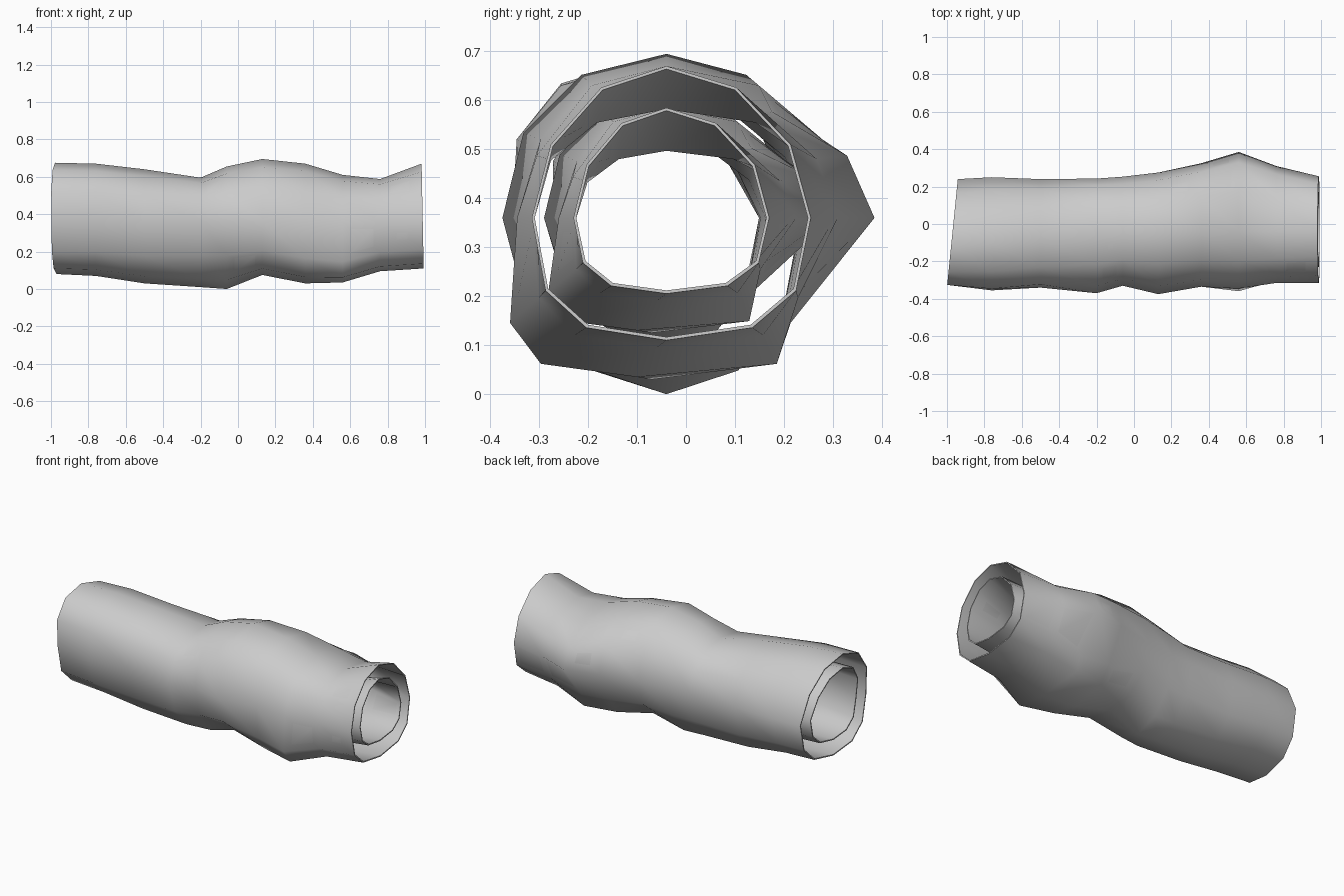
import bpy, bmesh
from math import sin, cos, pi, copysign

if "Cube" in bpy.data.objects:
    bpy.data.objects.remove(bpy.data.objects["Cube"])

SIDES = 12

# Log stations: x, front y, back y, bottom z, top z,
# upper and lower roundness, sideways lean of top and of bottom
stations = [
    (-0.97, -0.32, 0.24, 0.08, 0.675, 0.95, 0.80, -0.08, 0.0),
    (-0.76, -0.355, 0.25, 0.07, 0.67, 0.95, 0.85, -0.06, 0.0),
    (-0.50, -0.34, 0.24, 0.03, 0.64, 0.95, 0.85, -0.04, 0.0),
    (-0.20, -0.37, 0.243, 0.01, 0.595, 0.90, 0.95, 0.0, 0.0),
    (-0.06, -0.33, 0.253, 0.0, 0.655, 0.95, 1.0, 0.0, 0.0),
    (0.13, -0.375, 0.275, 0.075, 0.695, 0.95, 0.90, 0.0, 0.0),
    (0.36, -0.335, 0.325, 0.03, 0.67, 0.95, 0.75, 0.0, -0.03),
    (0.56, -0.345, 0.385, 0.035, 0.61, 0.98, 0.60, 0.0, -0.06),
    (0.76, -0.315, 0.31, 0.095, 0.588, 0.92, 0.70, 0.0, -0.02),
    (0.985, -0.315, 0.255, 0.11, 0.67, 1.05, 0.75, 0.0, 0.0),
]


def ring(bm, s, inset):
    """One lopsided cross-section, boxier underneath."""
    x, y0, y1, z0, z1, upper, lower, lean_top, lean_low = s
    yc, zc = -0.04, 0.36
    verts = []
    for i in range(SIDES):
        a = 2 * pi * i / SIDES + pi / 2
        c, q = cos(a), sin(a)
        power = lower if q < -0.01 else upper
        c = copysign(abs(c) ** power, c)
        q = copysign(abs(q) ** power, q)
        y = yc + c * (y1 - yc if c > 0 else yc - y0)
        z = zc + q * (z1 - zc if q > 0 else zc - z0)
        y += lean_top * max(q, 0) + lean_low * max(-q, 0)
        # the back underside is undercut
        if z < 0.2:
            y = min(y, 0.17 + 0.3 * z)
        y -= inset * c
        z -= inset * q * (1.12 if q < 0 else 1)
        # the ends are cut at a slight slant
        slant = 0.1 * (y + 0.04) if x < -0.9 else 0
        if x > 0.9:
            slant = 0.02 * (0.5 - z)
        verts.append(bm.verts.new((x + slant, y, z)))
    return verts


def tube(name, inset, thickness=0.006):
    """An open thin-walled tube along the log, closed only at its thin rims."""
    bm = bmesh.new()
    loops = [ring(bm, s, inset) for s in stations]
    loops += [ring(bm, s, inset + thickness) for s in reversed(stations)]
    for a, b in zip(loops, loops[1:] + loops[:1]):
        for i in range(SIDES):
            j = (i + 1) % SIDES
            bm.faces.new((a[i], a[j], b[j], b[i]))
    bmesh.ops.recalc_face_normals(bm, faces=bm.faces)
    mesh = bpy.data.meshes.new(name)
    bm.to_mesh(mesh)
    bm.free()
    ob = bpy.data.objects.new(name, mesh)
    bpy.context.collection.objects.link(ob)
    bpy.ops.object.select_all(action='DESELECT')
    bpy.context.view_layer.objects.active = ob
    ob.select_set(True)
    bpy.ops.object.shade_smooth_by_angle(angle=pi / 3)


# Bark shell outside, hollow core shell inside
tube("outer_bark", 0.0)
tube("inner_core", 0.085)
